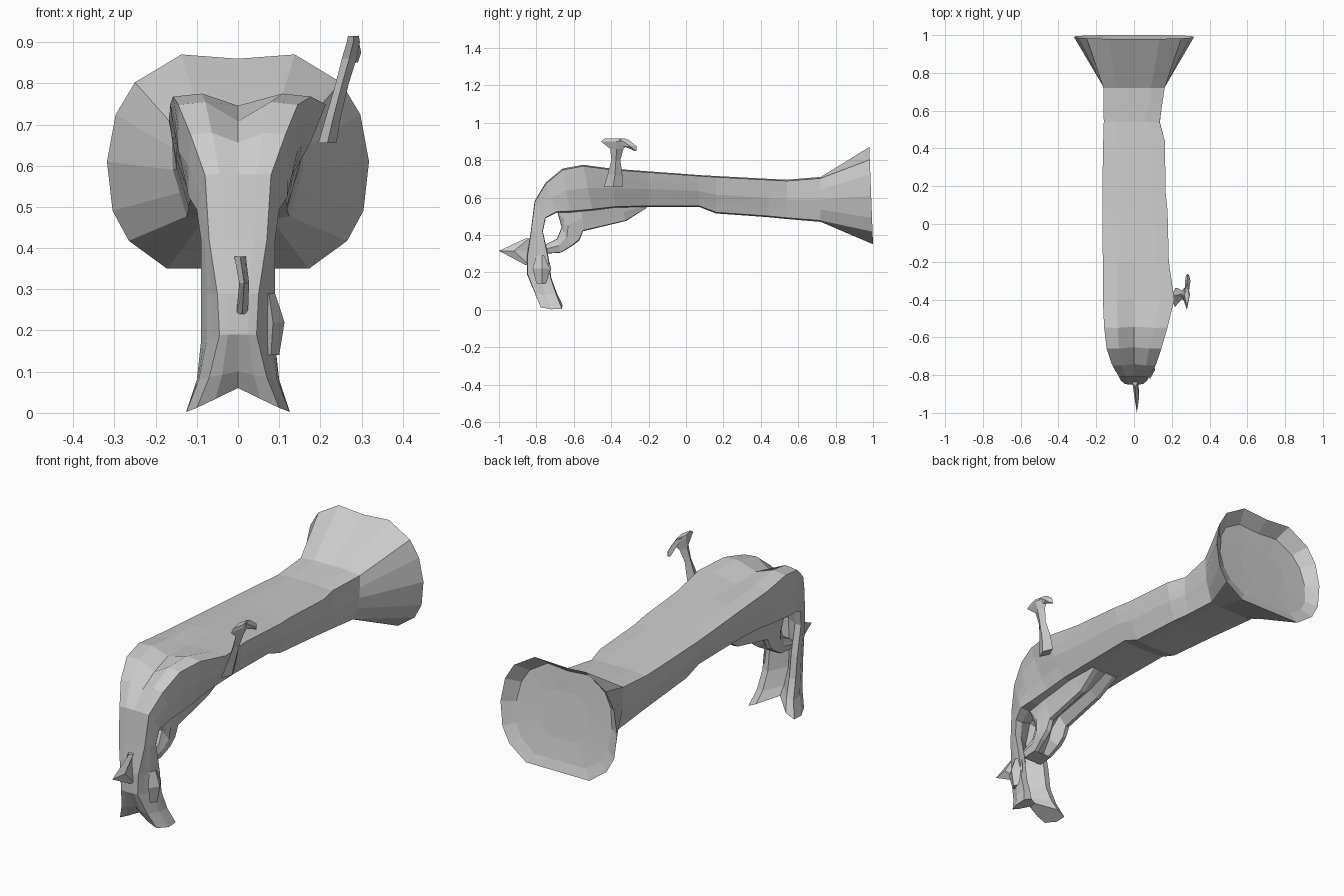
import bpy, bmesh

cube = bpy.data.objects.get("Cube")
if cube:
    bpy.data.objects.remove(cube)

grey = bpy.data.materials.new("plain grey")
grey.use_nodes = True
colour = (0.6, 0.6, 0.6, 1)
grey.diffuse_color = colour
grey.node_tree.nodes["Principled BSDF"].inputs["Base Color"].default_value = colour


def loft(name, rings):
    """Skin a list of equal-length rings and close both ends."""
    bm = bmesh.new()
    rows = [[bm.verts.new(p) for p in ring] for ring in rings]
    count = len(rows[0])
    for low, high in zip(rows, rows[1:]):
        for i in range(count):
            j = (i + 1) % count
            bm.faces.new((low[i], low[j], high[j], high[i]))
    for row in (rows[0], rows[-1]):
        ends = bm.faces.new(row)
        bmesh.ops.triangulate(bm, faces=[ends])
    bmesh.ops.recalc_face_normals(bm, faces=bm.faces)
    mesh = bpy.data.meshes.new(name)
    bm.to_mesh(mesh)
    bm.free()
    mesh.materials.append(grey)
    obj = bpy.data.objects.new(name, mesh)
    bpy.context.collection.objects.link(obj)
    return obj


def section(outer, inner, a, b, c, dip=0, channel=0, bulge=0, drop=0,
            soft=.03, bow=0):
    """Sixteen-sided section between an outer and an inner (y, z) point."""
    half = [(0, dip), (a * .55, 0), (a, soft), ((a + b) / 2 + bow, .28),
            (b, .5), ((b + c) / 2 + bow, .73), (c, 1 - soft),
            (c * .65, 1), (0, 1 - channel)]
    outline = half + [(-x, t) for x, t in half[-2:0:-1]]
    ring = []
    for x, t in outline:
        y = outer[0] + (inner[0] - outer[0]) * t
        z = outer[1] + (inner[1] - outer[1]) * t - drop * abs(x) / max(a, b, c)
        if x > 0:
            x += bulge * (1 - t)
        ring.append((x, y, z))
    return ring


def diamond(x, y, z, wide, deep):
    return [(x + wide, y, z), (x, y + deep, z), (x - wide, y, z), (x, y - deep, z)]


# Body: forked foot, leg, bend, long back and flared end
rim = section((.98, .87), (1, .35), .25, .318, .265, .02, soft=.13, bow=.013)
body = [
    section((-.78, .06), (-.66, .065), .10, .125, .125, .1, .6, drop=.06),
    section((-.81, .10), (-.69, .10), .07, .095, .10, .1, .6, drop=.02),
    section((-.85, .19), (-.72, .17), .045, .075, .09, 0, .6),
    section((-.85, .29), (-.735, .28), .05, .075, .09, 0, .6),
    section((-.83, .42), (-.765, .42), .07, .08, .09, 0, .5),
    section((-.81, .58), (-.75, .49), .08, .09, .10, 0, .3),
    section((-.75, .68), (-.69, .52), .115, .12, .12, .15, .1),
    section((-.66, .755), (-.62, .52), .145, .145, .12, .2),
    section((-.55, .775), (-.5, .53), .158, .148, .118, .12, bulge=.02),
    section((-.40, .755), (-.38, .545), .165, .148, .115, .06, bulge=.05),
    section((-.20, .74), (-.20, .55), .165, .148, .115, bulge=.02),
    section((.07, .72), (.07, .55), .168, .15, .118, bulge=.01),
    section((.16, .715), (.16, .515), .168, .15, .115),
    section((.44, .70), (.44, .495), .163, .15, .12),
    section((.54, .695), (.54, .485), .16, .15, .12, bulge=-.025),
    section((.72, .71), (.72, .47), .162, .158, .125),
    rim,
]
# Scooped hollow in the flared end, deepest below its upper lip
for scale, depth in ((.82, .95), (.42, .945)):
    hollow = []
    for x, _, z in rim:
        z = .6 + (z - .6) * scale
        hollow.append((x * scale, depth - .16 * (z - .6), z))
    body.append(hollow)
loft("body", body)

# Narrow ragged piece beneath the front of the body
loft("lower_jaw", [
    section((-.21, .57), (-.21, .545), .08, .08, .07),
    section((-.35, .57), (-.32, .475), .09, .075, .06, 0, .3),
    section((-.56, .56), (-.55, .42), .09, .075, .06, 0, .3),
    section((-.69, .53), (-.57, .37), .07, .075, .06, 0, .3),
    section((-.665, .44), (-.61, .34), .05, .07, .06, 0, .3),
    section((-.69, .38), (-.67, .305), .05, .06, .05),
    section((-.75, .35), (-.75, .30), .05, .06, .05),
])

# Side horn with its hooked crosspiece
loft("side_horn", [
    diamond(.217, -.39, .655, .022, .05),
    diamond(.232, -.38, .72, .018, .04),
    diamond(.253, -.375, .80, .016, .024),
    diamond(.270, -.37, .86, .018, .035),
    diamond(.280, -.375, .90, .016, .08),
    diamond(.280, -.38, .915, .013, .055),
])
loft("horn_hook", [
    diamond(.283, -.27, .85, .008, .006),
    diamond(.285, -.30, .875, .014, .035),
    diamond(.280, -.35, .91, .012, .04),
])

# Thin spur on the front of the leg and a nub on its side
loft("front_spur", [
    diamond(.01, -.84, .24, .014, .02),
    diamond(.015, -.92, .315, .012, .08),
    diamond(.005, -.84, .38, .014, .02),
])
loft("leg_nub", [
    diamond(.08, -.77, .14, .02, .03),
    diamond(.085, -.77, .22, .028, .05),
    diamond(.075, -.77, .29, .015, .03),
])
